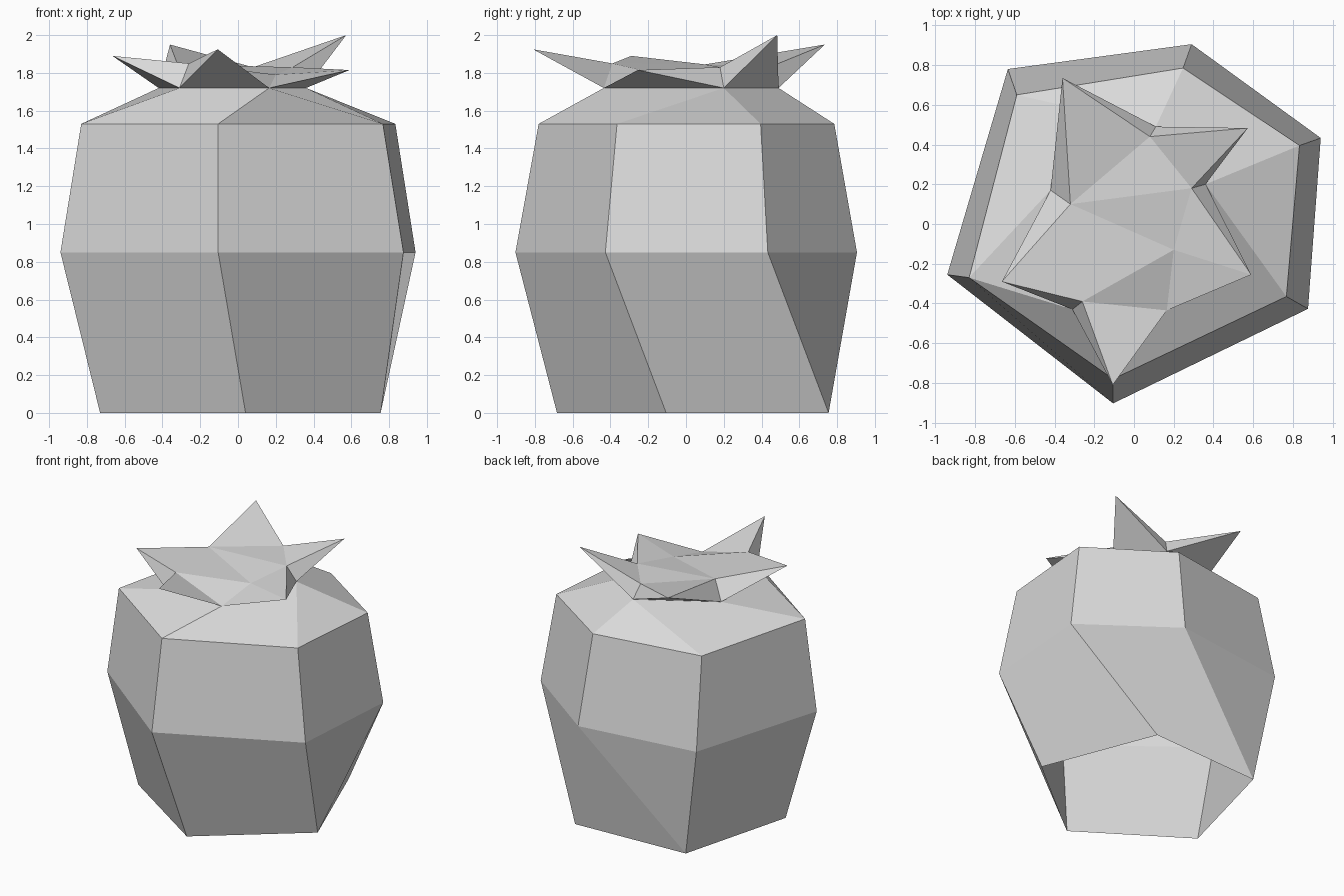
import bpy
import bmesh

cube = bpy.data.objects.get("Cube")
if cube:
    bpy.data.objects.remove(cube, do_unlink=True)

# Single plain grey
grey = bpy.data.materials.new("plain_grey")
grey.use_nodes = True
GREY = (0.7, 0.7, 0.7, 1)
grey.diffuse_color = GREY
grey.node_tree.nodes["Principled BSDF"].inputs["Base Color"].default_value = GREY


def ring(names, z, points):
    """Name the corners of a level ring."""
    return {n: (x, y, z) for n, (x, y) in zip(names.split(), points)}


def build(name, corners, faces):
    """Join named corners into flat faces, normals outward."""
    bm = bmesh.new()
    verts = {n: bm.verts.new(co) for n, co in corners.items()}
    for face in faces:
        bm.faces.new([verts[n] for n in face])
    bmesh.ops.recalc_face_normals(bm, faces=bm.faces)
    top = max(bm.faces, key=lambda f: f.calc_center_median().z)
    if top.normal.z < 0:
        bmesh.ops.reverse_faces(bm, faces=bm.faces)
    mesh = bpy.data.meshes.new(name)
    bm.to_mesh(mesh)
    bm.free()
    mesh.materials.append(grey)
    obj = bpy.data.objects.new(name, mesh)
    bpy.context.collection.objects.link(obj)


# Neck ring shared by the body and the leaf crown
neck = ring("n0 n1 n2 n3 n4", 1.72,
            [(.165, -.435), (.36, .2), (.11, .49), (-.42, .17), (-.31, -.43)])

# Body: open five-sided base, six-sided waist and shoulder
base = ring("b0 b1 b2 b3 b4", 0,
            [(.04, -.683), (.755, -.105), (.42, .755), (-.495, .71), (-.73, -.175)])
waist = ring("m0 m1 m2 m3 m4 m5", .85,
             [(.29, .905), (.94, .433), (.876, -.427),
              (-.105, -.903), (-.94, -.255), (-.635, .78)])
shoulder = ring("u0 u1 u2 u3 u4 u5", 1.53,
                [(.247, .785), (.833, .395), (.767, -.365),
                 (-.105, -.78), (-.83, -.27), (-.59, .65)])

# Each quad starts on the corner its crease runs from
body_faces = [(f"m{i}", f"m{(i + 1) % 6}", f"u{(i + 1) % 6}", f"u{i}")
              for i in range(6)]
lower = "m0 b3 b2 m1,m0 m5 b3,m4 m5 b3 b4,m3 m4 b4 b0,m2 m3 b0 b1,m1 b2 b1 m2"
upper = ("u0 u1 n1 n2,u1 u2 n1,u2 u3 n0 n1,u3 u4 n4 n0,"
         "u4 n3 n4,u5 n2 n3 u4,u5 u0 n2")
body_faces += [f.split() for f in (lower + "," + upper).split(",")]
build("body", {**base, **waist, **shoulder, **neck}, body_faces)

# Leaf crown: five pointed leaves (t) with raised valleys (v) around a centre
crown = dict(neck)
crown.update({
    "c": (.2, -.13, 1.79),
    "v1": (.29, .18, 1.83), "v2": (.08, .44, 1.83),
    "v3": (-.32, .10, 1.845), "v4": (-.26, -.39, 1.85),
    "t0": (.59, -.255, 1.815), "t1": (.573, .483, 2.0),
    "t2": (-.36, .735, 1.95), "t3": (-.665, -.29, 1.89),
    "t4": (-.107, -.81, 1.925),
})

top = "c v1 v3,v1 v2 v3,c v3 v4,c v4 n0,c n0 t0,c t0 v1"
crown_faces = [f.split() for f in top.split(",")]
for i in range(5):
    j = (i + 1) % 5
    tip = f"t{i}"
    crown_faces.append((f"n{i}", tip, f"n{j}"))           # underside
    if i:
        crown_faces.append((f"n{i}", f"v{i}", tip))       # side wall
        crown_faces.append((f"v{i}", tip, f"v{j}" if j else "n0"))
    if j:
        crown_faces.append((f"n{j}", f"v{j}", tip))       # other side wall
build("leaf_crown", crown, crown_faces)
